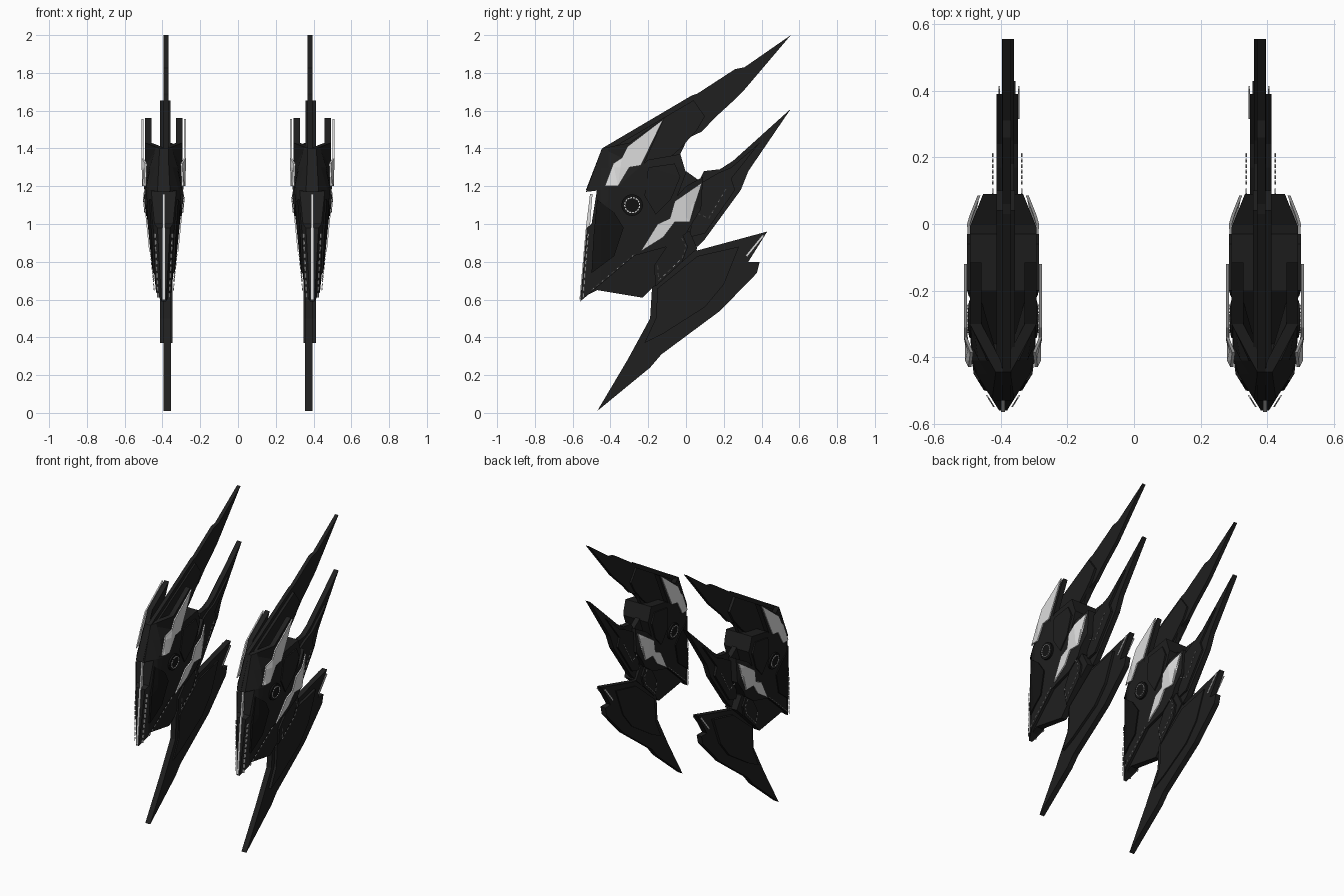
import bpy, bmesh, math
from mathutils import Vector

if "Cube" in bpy.data.objects:
    bpy.data.objects.remove(bpy.data.objects["Cube"])


def material(name, v):
    m = bpy.data.materials.new(name)
    m.use_nodes = True
    m.diffuse_color = (v, v, v, 1)
    m.node_tree.nodes["Principled BSDF"].inputs["Base Color"].default_value = (v, v, v, 1)
    return m


DARK = material("dark metal", 0.014)
BLACK = material("black metal", 0.007)
PALE = material("pale panel", 0.72)


def shell(y, z):
    """Half width of the armoured body: a ridge in front, thin at chin and rear."""
    front = -0.56 + 0.45 * max(0, z - 1.18)
    return max(0.015, min(0.02 + 0.62 * (y - front), 0.045 + 0.1 * (z - 0.6),
                          0.108, 0.104 - 0.4 * y))


def flat(width):
    return lambda y, z: width


def spawn(name, bm, mat, shift=0.0):
    """Mirror the side within the blade, then place it on both weapons."""
    twin = bmesh.ops.duplicate(bm, geom=bm.verts[:] + bm.edges[:] + bm.faces[:])["geom"]
    for v in twin:
        if isinstance(v, bmesh.types.BMVert):
            v.co.x = -v.co.x
    bmesh.ops.remove_doubles(bm, verts=bm.verts[:], dist=1e-5)
    bmesh.ops.recalc_face_normals(bm, faces=bm.faces[:])
    mesh = bpy.data.meshes.new(name)
    bm.to_mesh(mesh)
    bm.free()
    mesh.materials.append(mat)
    for label, sign in (("left", 1), ("right", -1)):
        ob = bpy.data.objects.new(label + "_" + name, mesh)
        ob.location.x = sign * (0.393 + shift)
        bpy.context.collection.objects.link(ob)


def add_plate(bm, pts, field, lift=0.0, thick=None, rim=0.0, drop=0.0):
    """Side plate following a width field, with an optional chamfered rim."""
    part = bmesh.new()
    top = part.faces.new([part.verts.new((0, y, z)) for y, z in pts])
    if rim:
        edge = list(top.verts)
        bmesh.ops.inset_region(part, faces=[top], thickness=rim, use_even_offset=True)
        for v in edge:
            v.co.x = -drop
    bmesh.ops.triangulate(part, faces=part.faces[:])
    if field is shell:
        # Facet the plate so that it can bend with the body
        cuts = [((0, k / 100, 0), (0, 1, 0)) for k in (-50, -45, -41, -20, 0)]
        cuts += [((0, 0, k / 100), (0, 0, 1)) for k in (80, 100, 118, 130)]
        for co, no in cuts:
            bmesh.ops.bisect_plane(part, geom=part.verts[:] + part.edges[:] + part.faces[:],
                                   plane_co=co, plane_no=no)
    outer = part.verts[:]
    base = bmesh.ops.duplicate(part, geom=part.verts[:] + part.edges[:] + part.faces[:])
    vmap = base["vert_map"]
    border = [e for e in part.edges if e.is_boundary and e.verts[0] in outer and e.verts[1] in outer]
    for e in border:
        a, b = e.verts
        part.faces.new((a, b, vmap[b], vmap[a]))
    for v in outer:
        w = field(v.co.y, v.co.z) + lift
        vmap[v].co.x = 0 if thick is None else max(0, w - thick)
        v.co.x = max(0.002, w + v.co.x)
    # Merge the finished plate into the shared mesh
    temp = bpy.data.meshes.new("temp")
    part.to_mesh(temp)
    part.free()
    bm.from_mesh(temp)
    bpy.data.meshes.remove(temp)


def plate(name, pts, field, mat=DARK, shift=0.0, **kw):
    bm = bmesh.new()
    add_plate(bm, pts, field, **kw)
    spawn(name, bm, mat, shift)


def dashes(name, path, field, lift, width=0.007, step=0.035, fill=0.7, shift=0.0):
    """Broken pale line drawn as thin strips along a path."""
    bm = bmesh.new()
    for a, b in zip(path, path[1:]):
        a, b = Vector(a), Vector(b)
        n = max(1, round((b - a).length / step))
        side = (b - a).normalized().orthogonal() * width / 2
        for i in range(n):
            p, q = a.lerp(b, i / n), a.lerp(b, (i + fill) / n)
            add_plate(bm, [p - side, q - side, q + side, p + side], field, lift, 0.005)
    spawn(name, bm, PALE, shift)


def circle(y, z, r, n=20):
    return [(y + r * math.cos(math.tau * i / n), z + r * math.sin(math.tau * i / n))
            for i in range(n)]


# Long blades
plate("upper_blade", [
    (.555, 2), (.31, 1.83), (.26, 1.82), (.06, 1.69), (.03, 1.68), (-.445, 1.4), (-.53, 1.18),
    (-.3, 1.2), (-.03, 1.37), (.01, 1.455), (.085, 1.49), (.15, 1.56), (.27, 1.67), (.3, 1.7)],
    flat(.021), shift=-.011, rim=.012, drop=.008)
plate("upper_blade_cover", [
    (.04, 1.655), (-.43, 1.38), (-.5, 1.2), (-.2, 1.25), (-.03, 1.4), (.06, 1.5), (.1, 1.57)],
    flat(.038), shift=-.008, rim=.012, drop=.01)
plate("middle_blade", [
    (.555, 1.61), (.25, 1.335), (.18, 1.29), (.095, 1.28), (.07, 1.23), (0, 1.28), (-.1, 1.1),
    (0, .9), (.06, .88), (.1, .92), (.29, 1.18), (.33, 1.28)],
    flat(.026), shift=-.015, rim=.012, drop=.008)
plate("middle_blade_cover", [
    (.39, 1.43), (.24, 1.3), (.17, 1.27), (.05, 1.2), (.02, .93), (.1, .95), (.26, 1.18),
    (.24, 1.24)], flat(.044), shift=-.013, rim=.012, drop=.012)
plate("lower_blade", [
    (.43, .96), (.06, .86), (-.02, .92), (-.18, .66), (-.19, .5), (-.31, .28), (-.47, .01),
    (-.19, .24), (-.13, .31), (.18, .54), (.375, .74), (.39, .8), (.33, .8)],
    flat(.031), shift=-.018, rim=.014, drop=.012)
plate("lower_blade_cover", [
    (.28, .88), (.06, .83), (-.15, .66), (-.16, .5), (-.22, .37), (-.12, .42), (.1, .56),
    (.2, .68)], flat(.042), shift=-.013, rim=.014, drop=.01)

# Armoured body
plate("front_armour", [
    (-.47, 1.19), (-.5, 1.0), (-.525, .98), (-.56, .59), (-.24, .86), (-.15, 1), (-.06, 1.11),
    (0, 1.27), (-.03, 1.37), (-.2, 1.34), (-.36, 1.2)], shell, rim=.01, drop=.008)
plate("brow_armour", [
    (-.445, 1.4), (-.53, 1.17), (-.36, 1.19), (-.23, 1.3), (-.115, 1.56), (-.3, 1.43)],
    shell, thick=.045, lift=.002, rim=.008, drop=.01)
plate("rear_armour", [
    (.09, 1.25), (.0, 1.2), (-.1, 1.09), (-.17, .99), (-.28, .83), (-.1, .88), (0, .95),
    (.08, 1.08)], shell, rim=.01, drop=.008)
plate("chin", [
    (-.53, .62), (-.47, .65), (-.23, .61), (-.18, .66), (.06, .87), (.02, .96), (-.1, .95),
    (-.26, .87)], shell, lift=-.016, rim=.01, drop=.01)
plate("hip_plate", [
    (-.17, .78), (-.16, .67), (-.02, .8), (.01, .88), (-.02, .95), (-.07, .93)],
    shell, lift=-.004, rim=.012, drop=.01)
plate("cheek_plate", [
    (-.47, 1.13), (-.49, .93), (-.5, .74), (-.38, .83), (-.33, .98), (-.38, 1.06)],
    shell, BLACK, lift=.004, thick=.02, rim=.008, drop=.004)
plate("temple_plate", [
    (-.2, 1.3), (-.22, 1.15), (-.16, 1.05), (-.08, 1.13), (-.03, 1.25), (-.06, 1.32)],
    shell, lift=.004, thick=.02, rim=.008, drop=.004)

# Pale inlays
plate("upper_inlay", [
    (-.12, 1.555), (-.31, 1.41), (-.34, 1.35), (-.385, 1.32), (-.43, 1.2), (-.36, 1.2),
    (-.30, 1.3), (-.24, 1.31), (-.2, 1.39)], shell, PALE, lift=.009, thick=.009)
plate("rear_inlay", [
    (.085, 1.22), (-.06, 1.12), (-.085, 1.03), (-.15, 1), (-.24, .855), (-.12, .93),
    (-.06, 1.01), (.02, 1.01), (.0, 1.07), (.05, 1.12)], shell, PALE, lift=.007, thick=.009)

# Round side joint with a broken ring
plate("joint_disc", circle(-.285, 1.1, .057), shell, BLACK, lift=.01, rim=.008, drop=.005)
ring = circle(-.285, 1.1, .04, 16)
dashes("joint_ring", ring + ring[:1], shell, .012, width=.006)

# Pale keel and broken lines
plate("keel_light", [(-.564, .6), (-.53, .98), (-.508, 1.16), (-.495, 1.16), (-.51, .97),
                     (-.54, .62)], flat(.006), PALE)
dashes("front_line", [(-.545, .61), (-.517, .96)], shell, .003, width=.008)
dashes("lower_line", [(-.5, .65), (-.26, .85)], shell, .003, width=.005, fill=.5)
dashes("hip_line", [(-.15, .78), (-.145, .7), (-.02, .82), (-.0, .88), (-.03, .94)],
       shell, .0, width=.005, fill=.5)
dashes("blade_line", [(.03, 1.07), (.12, 1.03), (.22, 1.2)], flat(.044), .002,
       width=.005, fill=.5, shift=-.013)
dashes("fin_line", [(.32, .83), (.41, .94)], flat(.031), .001, width=.012, fill=1, shift=-.018)
